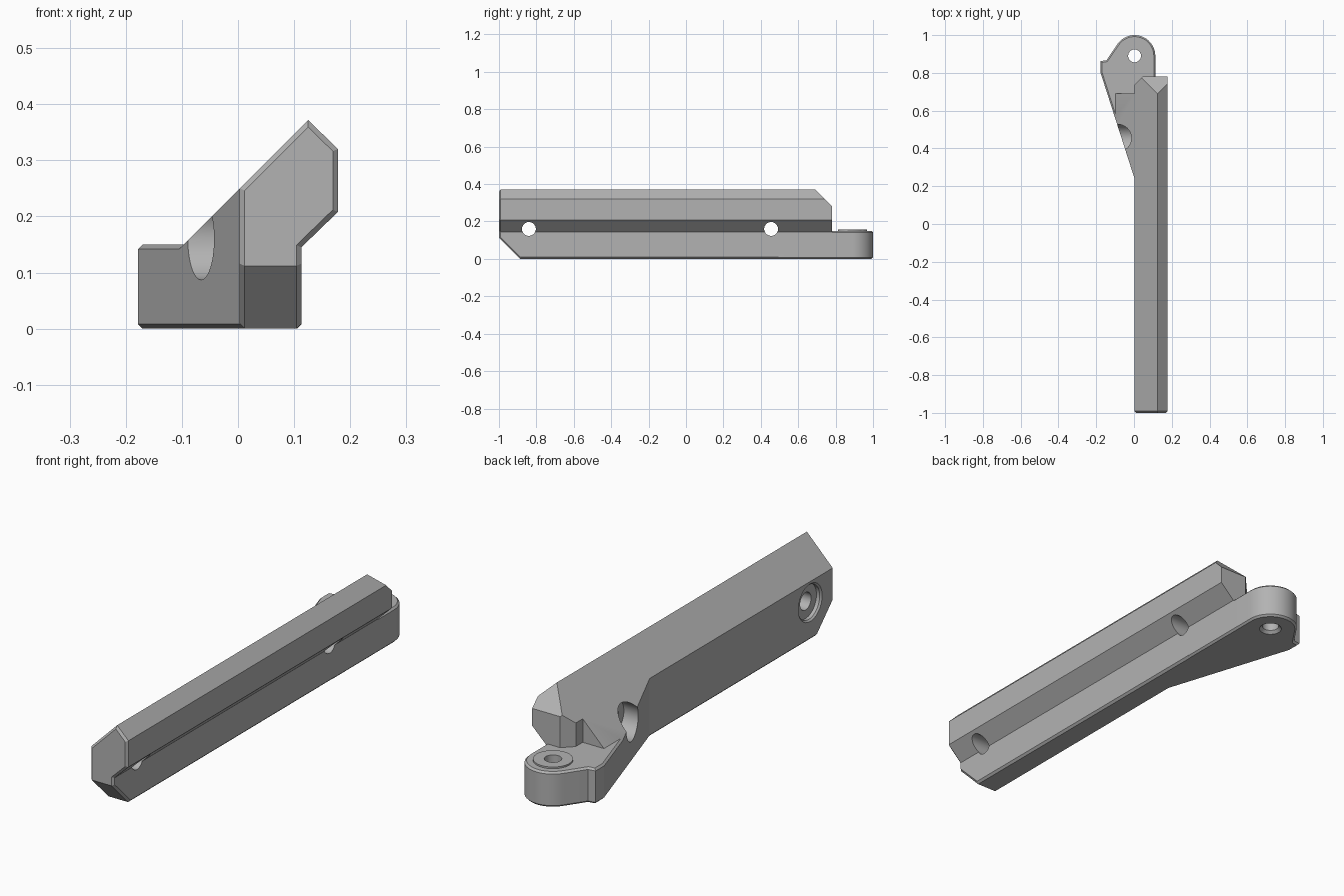
import bpy, bmesh, math
from mathutils import Matrix, Vector

if "Cube" in bpy.data.objects:
    bpy.data.objects.remove(bpy.data.objects["Cube"], do_unlink=True)

grey = bpy.data.materials.new("plain_grey")
grey.use_nodes = True
colour = (0.45, 0.45, 0.45, 1)
grey.diffuse_color = colour
grey.node_tree.nodes["Principled BSDF"].inputs["Base Color"].default_value = colour


def make_object(name, bm):
    bmesh.ops.recalc_face_normals(bm, faces=bm.faces[:])
    mesh = bpy.data.meshes.new(name)
    bm.to_mesh(mesh)
    bm.free()
    mesh.materials.append(grey)
    obj = bpy.data.objects.new(name, mesh)
    bpy.context.scene.collection.objects.link(obj)
    return obj


def prism(points, travel):
    bm = bmesh.new()
    face = bm.faces.new([bm.verts.new(p) for p in points])
    ext = bmesh.ops.extrude_face_region(bm, geom=[face], use_keep_orig=True)
    moved = [g for g in ext["geom"] if isinstance(g, bmesh.types.BMVert)]
    bmesh.ops.translate(bm, verts=moved, vec=travel)
    bmesh.ops.recalc_face_normals(bm, faces=bm.faces[:])
    return bm


def slice_off(bm, point, normal):
    geom = bm.verts[:] + bm.edges[:] + bm.faces[:]
    cut = bmesh.ops.bisect_plane(bm, geom=geom, plane_co=point,
                                 plane_no=Vector(normal).normalized(), clear_outer=True)
    rim = [g for g in cut["geom_cut"] if isinstance(g, bmesh.types.BMEdge)]
    bmesh.ops.edgeloop_fill(bm, edges=rim)
    bmesh.ops.recalc_face_normals(bm, faces=bm.faces[:])
    bm.normal_update()


def chamfer(bm, is_cap, width):
    """Bevel the outline of the faces picked by is_cap."""
    bm.normal_update()
    edges = [e for e in bm.edges if sum(is_cap(f.normal) for f in e.link_faces) == 1]
    bmesh.ops.bevel(bm, geom=edges, offset=width, offset_type='OFFSET', segments=1,
                    profile=0.5, affect='EDGES', clamp_overlap=True)


def cylinder(name, r1, r2, start, end):
    """Round bar, or cone, from start to end."""
    a, b = Vector(start), Vector(end)
    turn = (b - a).to_track_quat('Z', 'Y').to_matrix().to_4x4()
    bm = bmesh.new()
    bmesh.ops.create_cone(bm, cap_ends=True, segments=48, radius1=r1, radius2=r2,
                          depth=(b - a).length,
                          matrix=Matrix.Translation((a + b) / 2) @ turn)
    return make_object(name, bm)


def combine(target, other, operation):
    mod = target.modifiers.new(operation, 'BOOLEAN')
    mod.operation, mod.solver, mod.object = operation, 'EXACT', other
    bpy.context.view_layer.objects.active = target
    bpy.ops.object.modifier_apply(modifier=mod.name)
    bpy.data.objects.remove(other, do_unlink=True)


LEFT, RIGHT, PIVOT_Y, PIVOT_R = 0.003, 0.113, 0.89, 0.11

# Long beam with an overhanging upper rail
section = [(LEFT, 0), (RIGHT, 0), (RIGHT, 0.145), (0.178, 0.208), (0.178, 0.32),
           (0.125, 0.372), (LEFT, 0.25)]
bm = prism([(x, -1, z) for x, z in section], (0, 1.78, 0))
slice_off(bm, (0, -1, 0.112), (0, -1, -1))
slice_off(bm, (0, 0.78, 0.282), (0, 1, 1))
slice_off(bm, (LEFT, 0.737, 0), (-1, 1, 0))
chamfer(bm, lambda n: n.y < -0.5 or n.z < -0.9, 0.009)
body = make_object("bracket_arm", bm)

# Hinge plate with a rounded end
outline = [(0.05, 0.0936), (0.09, 0.0936), (RIGHT, 0.5)]
for i in range(19):
    a = math.radians(145 * i / 18)
    outline.append((LEFT + PIVOT_R * math.cos(a), PIVOT_Y + PIVOT_R * math.sin(a)))
outline += [(-0.146, 0.867), (-0.178, 0.862), (-0.178, 0.804)]
bm = prism([(x, y, 0) for x, y in outline], (0, 0, 0.15))
chamfer(bm, lambda n: abs(n.z) > 0.9, 0.008)
combine(body, make_object("hinge_plate", bm), 'UNION')

# Sloping gusset between beam and plate
gusset = [(0.05, 0.0936), (-0.11, 0.592), (-0.11, 0.69), (0.05, 0.69)]
bm = prism([(x, y, 0.05) for x, y in gusset], (0, 0, 0.4))
slice_off(bm, (0, 0, 0.247), (-1, 0, 1))
combine(body, make_object("gusset", bm), 'UNION')

# Raised washer and pivot hole
combine(body, cylinder("washer", 0.077, 0.077, (LEFT, PIVOT_Y, 0.1), (LEFT, PIVOT_Y, 0.157)), 'UNION')
combine(body, cylinder("pivot_hole", 0.034, 0.034, (LEFT, PIVOT_Y, -0.1), (LEFT, PIVOT_Y, 0.3)), 'DIFFERENCE')
combine(body, cylinder("pivot_sink", 0.056, 0.032, (LEFT, PIVOT_Y, -0.01), (LEFT, PIVOT_Y, 0.014)), 'DIFFERENCE')

# Two bolt holes with recesses on the inner side
for y in (-0.84, 0.455):
    combine(body, cylinder("bolt_hole", 0.037, 0.037, (-0.5, y, 0.16), (0.5, y, 0.16)), 'DIFFERENCE')
    combine(body, cylinder("bolt_recess", 0.073, 0.073, (-0.5, y, 0.16), (0.025, y, 0.16)), 'DIFFERENCE')
combine(body, cylinder("recess_rim", 0.09, 0.07, (-0.007, -0.84, 0.16), (0.013, -0.84, 0.16)), 'DIFFERENCE')

# Smooth the rounds, keep the flats crisp
bpy.ops.object.select_all(action='DESELECT')
body.select_set(True)
bpy.context.view_layer.objects.active = body
bpy.ops.object.shade_smooth_by_angle(angle=math.radians(14))
